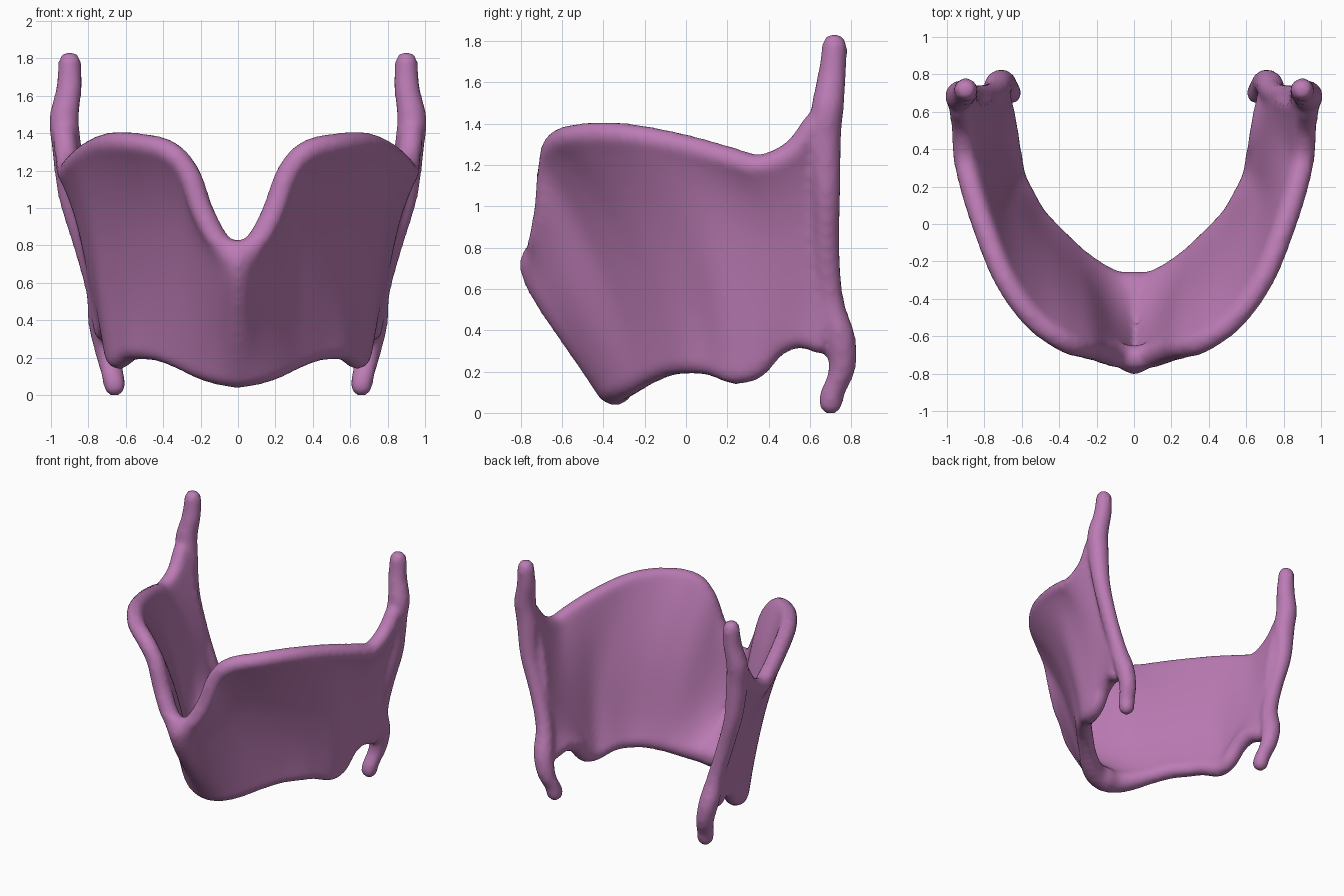
import bpy, bmesh, math
from mathutils import Vector

if "Cube" in bpy.data.objects:
    bpy.data.objects.remove(bpy.data.objects["Cube"])

# Plate stations from the midline to the back: lower edge, middle, upper edge
HALF = [
    ((0, -.345, .13), (0, -.705, .57), (0, -.72, .755)),
    ((.09, -.335, .135), (.08, -.625, .57), (.10, -.70, .80)),
    ((.19, -.28, .155), (.18, -.53, .61), (.195, -.67, .98)),
    ((.31, -.18, .20), (.29, -.41, .68), (.265, -.655, 1.18)),
    ((.415, -.08, .24), (.415, -.295, .73), (.37, -.625, 1.30)),
    ((.52, .03, .25), (.55, -.15, .75), (.54, -.50, 1.34)),
    ((.58, .13, .24), (.66, .01, .74), (.69, -.29, 1.34)),
    ((.635, .24, .20), (.74, .16, .71), (.80, -.02, 1.29)),
    ((.655, .34, .23), (.775, .33, .72), (.87, .20, 1.23)),
    ((.67, .43, .33), (.80, .47, .74), (.905, .36, 1.19)),
    ((.69, .55, .375), (.81, .58, .76), (.915, .52, 1.26)),
    ((.715, .67, .34), (.815, .67, .80), (.93, .63, 1.40)),
]
# Back border running from the lower horn tip to the upper horn tip: x, y, z, radius
BORDER = [
    (.66, .70, .052, .06), (.668, .71, .10, .062), (.695, .755, .21, .066),
    (.725, .745, .37, .075), (.75, .70, .55, .064), (.82, .68, .80, .063),
    (.893, .68, 1.06, .068), (.917, .672, 1.33, .08), (.93, .685, 1.48, .08),
    (.905, .705, 1.63, .07), (.90, .716, 1.73, .064), (.90, .718, 1.775, .062),
]
STEPS = 16


def smooth_path(points, cuts):
    """Pass a Catmull-Rom curve through tuples of any length."""
    pts = [Vector(p) for p in points]
    pts = [2 * pts[0] - pts[1]] + pts + [2 * pts[-1] - pts[-2]]
    path = []
    for a, b, c, d in zip(pts, pts[1:], pts[2:], pts[3:]):
        for k in range(cuts):
            t = k / cuts
            path.append(.5 * (2 * b + (c - a) * t + (2 * a - 5 * b + 4 * c - d) * t ** 2
                              + (3 * b - a - 3 * c + d) * t ** 3))
    return path + [pts[-2]]


def loft(bm, rings):
    """Skin closed rings of points and cap both ends."""
    rows = [[bm.verts.new(p) for p in ring] for ring in rings]
    for r, s in zip(rows, rows[1:]):
        for i in range(len(r)):
            j = (i + 1) % len(r)
            bm.faces.new((r[i], r[j], s[j], s[i]))
    bm.faces.new(rows[0][::-1])
    bm.faces.new(rows[-1])


def plate_rings():
    """Rounded slab sections, thin in the middle and thick at the rims."""
    stations = [[(-p[0], p[1], p[2]) for p in s] for s in HALF[:0:-1]] + HALF
    lines = [smooth_path([s[k] for s in stations], 4) for k in range(3)]
    grid = []
    for b, m, t in zip(*lines):
        row = []
        for j in range(STEPS + 1):
            f = j / STEPS
            row.append(b * (1 - f) * (1 - 2 * f) + m * 4 * f * (1 - f) + t * f * (2 * f - 1))
        grid.append(row)
    rings = []
    for i, row in enumerate(grid):
        before, after = grid[max(i - 1, 0)], grid[min(i + 1, len(grid) - 1)]
        outer, inner, caps = [], [], []
        for j, p in enumerate(row):
            along = (after[j] - before[j]).normalized()
            up = row[min(j + 1, STEPS)] - row[max(j - 1, 0)]
            n = along.cross(up).normalized()
            f = j / STEPS
            # Swollen lips on the midline, hollow sides below the flared rim
            middle = max(0, 1 - abs(p.x) / .3)
            lip = middle * (.032 * (1 - f) ** 5 + .012 * f ** 5)
            half = .043 + .02 * abs(2 * f - 1) ** 3 + lip
            p = p - n * .2 * f * f * (1 - f) * (1 - middle)
            outer.append(p + n * half)
            inner.append(p - n * half)
            if j in (0, STEPS):
                u = n.cross(along)
                u *= math.copysign(1, u.dot(up)) * (1 if j else -1)
                caps.append([p + half * (n * math.cos(a) + u * math.sin(a))
                             for a in (math.pi * k / 6 for k in range(1, 6))])
        rings.append(outer + caps[1] + inner[::-1] + caps[0][::-1])
    return rings


def border_rings(side):
    """Round sections with domed tips."""
    path = smooth_path(BORDER, 4)
    first, last = path[0], path[-1]
    dome = (.95, .8, .6, .3)
    sections = []
    for f in dome[::-1]:
        drop = first.w * math.sqrt(1 - f * f)
        sections.append((first.x, first.y, first.z - drop, first.w * f))
    sections += [tuple(p) for p in path]
    for f in dome:
        rise = last.w * math.sqrt(1 - f * f)
        sections.append((last.x, last.y, last.z + rise, last.w * f))
    angles = [math.tau * k / 16 for k in range(16)]
    return [[Vector((side * (x + r * math.cos(a)), y + r * math.sin(a), z)) for a in angles]
            for x, y, z, r in sections]


# Shield plate with both horned borders
bm = bmesh.new()
loft(bm, plate_rings())
for side in (-1, 1):
    loft(bm, border_rings(side))
bmesh.ops.recalc_face_normals(bm, faces=bm.faces)
mesh = bpy.data.meshes.new("cartilage_shield")
bm.to_mesh(mesh)
bm.free()
shield = bpy.data.objects.new("cartilage_shield", mesh)
bpy.context.collection.objects.link(shield)

# Fuse the parts and soften the joints
fuse = shield.modifiers.new("fuse", 'REMESH')
fuse.mode = 'VOXEL'
fuse.voxel_size = .02
fuse.use_smooth_shade = True
soften = shield.modifiers.new("soften", 'SMOOTH')
soften.factor = .5
soften.iterations = 6

# Mauve colour
mauve = bpy.data.materials.new("mauve")
mauve.use_nodes = True
colour = (.5, .2, .46, 1)
mauve.diffuse_color = colour
mauve.node_tree.nodes["Principled BSDF"].inputs["Base Color"].default_value = colour
mesh.materials.append(mauve)
for face in mesh.polygons:
    face.use_smooth = True
